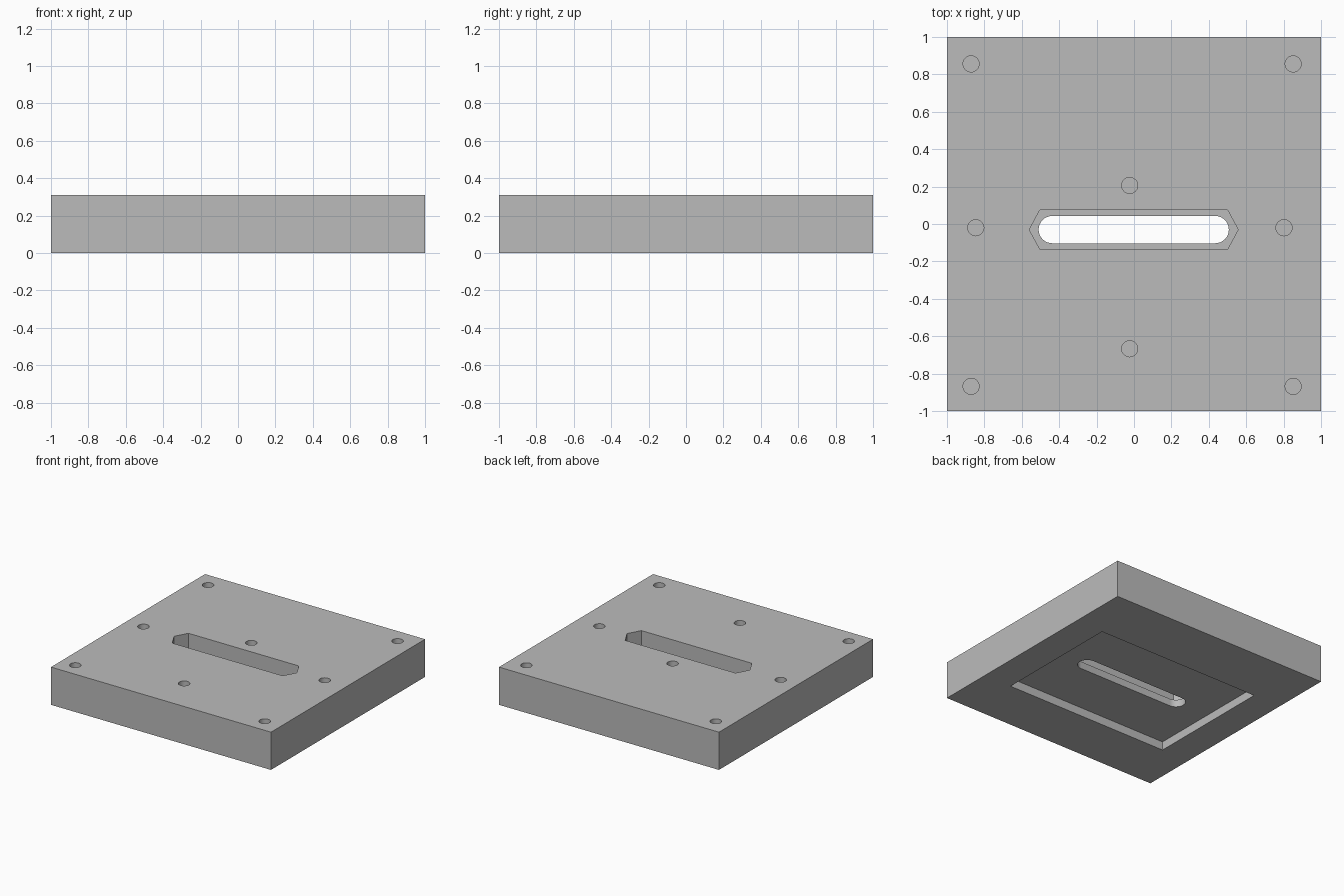
import bpy, bmesh, math

if "Cube" in bpy.data.objects:
    bpy.data.objects.remove(bpy.data.objects["Cube"])

H = 0.31            # plate thickness
RECESS = 0.07       # depth of the pocket underneath
LIP = 0.13          # height of the ledge inside the slot
SLOT_Y = -0.03      # centre line of the slot

grey = bpy.data.materials.new("plain grey")
grey.diffuse_color = (0.5, 0.5, 0.5, 1)
grey.use_nodes = True
grey.node_tree.nodes["Principled BSDF"].inputs["Base Color"].default_value = grey.diffuse_color


def prism(name, outline, z0, z1):
    """Extrude a closed 2D outline from z0 to z1."""
    bm = bmesh.new()
    face = bm.faces.new([bm.verts.new((x, y, z0)) for x, y in outline])
    ext = bmesh.ops.extrude_face_region(bm, geom=[face])
    for v in ext["geom"]:
        if isinstance(v, bmesh.types.BMVert):
            v.co.z = z1
    bmesh.ops.recalc_face_normals(bm, faces=bm.faces)
    mesh = bpy.data.meshes.new(name)
    bm.to_mesh(mesh)
    bm.free()
    mesh.materials.append(grey)
    obj = bpy.data.objects.new(name, mesh)
    bpy.context.collection.objects.link(obj)
    return obj


def rect(x0, x1, y0, y1):
    return [(x0, y0), (x1, y0), (x1, y1), (x0, y1)]


def arc(cx, cy, r, start, end, n):
    steps = [math.radians(start + (end - start) * i / n) for i in range(n + 1)]
    return [(cx + r * math.cos(a), cy + r * math.sin(a)) for a in steps]


def cut(target, cutter):
    """Subtract the cutter from the target and remove it."""
    mod = target.modifiers.new(cutter.name, 'BOOLEAN')
    mod.operation = 'DIFFERENCE'
    mod.solver = 'EXACT'
    mod.object = cutter
    bpy.context.view_layer.objects.active = target
    bpy.ops.object.modifier_apply(modifier=mod.name)
    bpy.data.objects.remove(cutter)


# Solid square plate
plate = prism("plate", rect(-1, 1, -1, 1), 0, H)

# Rectangular pocket underneath
cut(plate, prism("bottom_pocket", rect(-0.747, 0.747, -0.556, 0.516), -0.1, RECESS))

# Hexagonal upper part of the slot
hexagon = [(-0.56, SLOT_Y), (-0.503, SLOT_Y - 0.105), (0.5, SLOT_Y - 0.105),
           (0.557, SLOT_Y), (0.5, SLOT_Y + 0.105), (-0.503, SLOT_Y + 0.105)]
cut(plate, prism("slot_upper", hexagon, LIP, H + 0.1))

# Round-ended lower part of the slot, open to the pocket
r = 0.073
stadium = (arc(0.507 - r, SLOT_Y, r, -90, 90, 16)
           + arc(-0.51 + r, SLOT_Y, r, 90, 270, 16))
cut(plate, prism("slot_lower", stadium, RECESS - 0.03, LIP + 0.03))

# Blind round holes in the top
holes = [(x, y) for x in (-0.871, 0.851) for y in (-0.868, 0.856)]
holes += [(-0.846, -0.02), (0.802, -0.02), (-0.023, 0.206), (-0.023, -0.667)]
for x, y in holes:
    cut(plate, prism("hole", arc(x, y, 0.043, 0, 360, 32)[:-1], H - 0.15, H + 0.1))

# Smooth curved walls, sharp edges kept
plate.select_set(True)
bpy.context.view_layer.objects.active = plate
bpy.ops.object.shade_smooth_by_angle(angle=math.radians(30))
